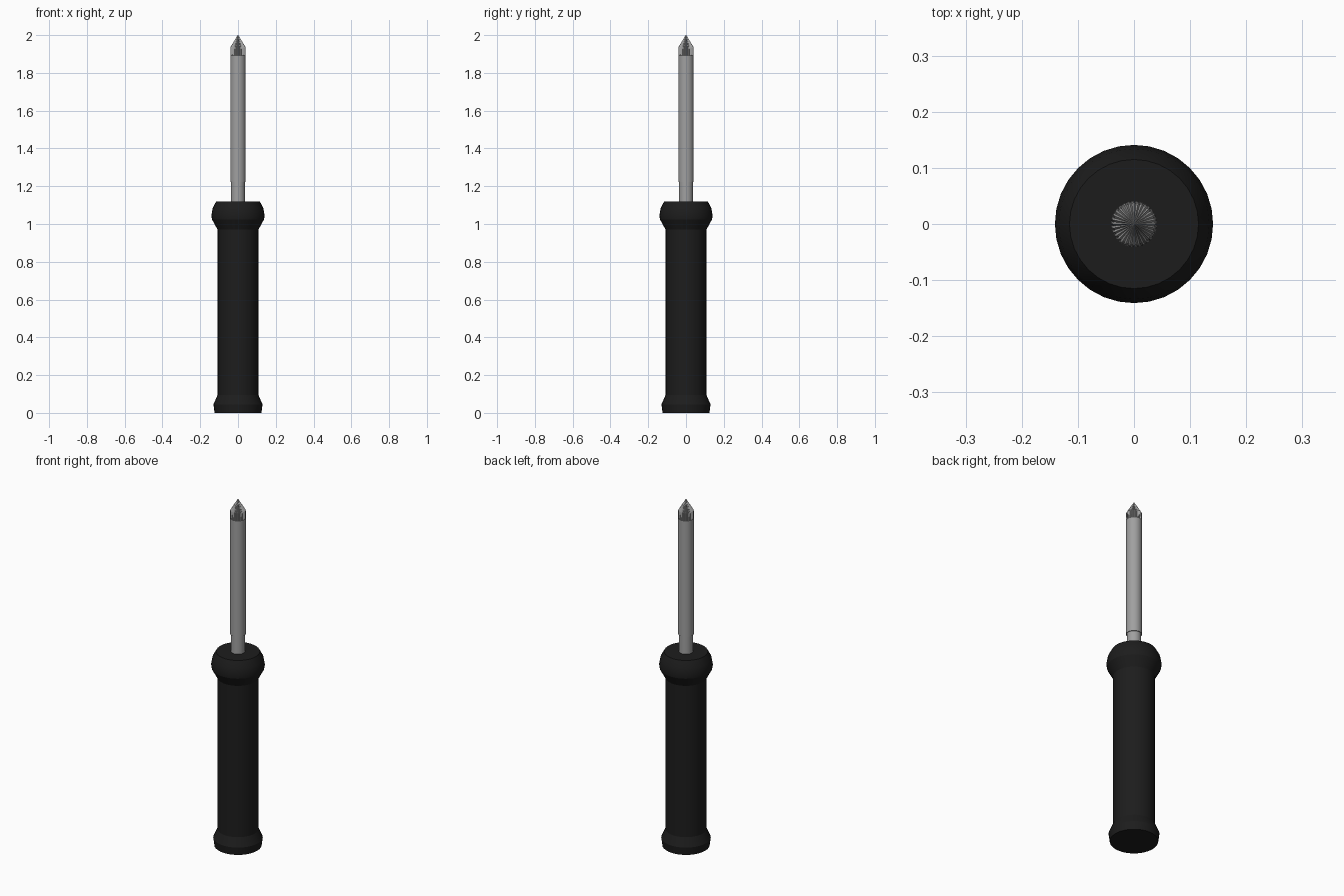
import bpy, bmesh, math

if "Cube" in bpy.data.objects:
    bpy.data.objects.remove(bpy.data.objects["Cube"])

SIDES = 32

def material(name, rgb):
    m = bpy.data.materials.new(name)
    m.diffuse_color = (*rgb, 1)
    m.use_nodes = True
    m.node_tree.nodes["Principled BSDF"].inputs["Base Color"].default_value = m.diffuse_color
    return m

def lathe(name, profile, mat, sides=SIDES, flute=None, smooth=True):
    """Revolve (radius, z) rings; flute gives the groove radius factor per ring."""
    bm = bmesh.new()
    rings = []
    for k, (r, z) in enumerate(profile):
        ring = []
        for i in range(sides):
            a = 2 * math.pi * i / sides
            f = flute[k] if flute and i % 2 else 1
            ring.append(bm.verts.new((r * f * math.cos(a), r * f * math.sin(a), z)))
        rings.append(ring)
    for lo, hi in zip(rings, rings[1:]):
        for i in range(sides):
            j = (i + 1) % sides
            bm.faces.new((lo[i], lo[j], hi[j], hi[i]))
    bm.faces.new(rings[0][::-1])
    bm.faces.new(rings[-1])
    me = bpy.data.meshes.new(name)
    bm.to_mesh(me)
    bm.free()
    ob = bpy.data.objects.new(name, me)
    bpy.context.collection.objects.link(ob)
    me.materials.append(mat)
    if smooth:
        bpy.ops.object.select_all(action='DESELECT')
        ob.select_set(True)
        bpy.context.view_layer.objects.active = ob
        bpy.ops.object.shade_smooth_by_angle(angle=math.radians(20))
    return ob

black = material("black_rubber", (0.012, 0.012, 0.012))
steel = material("steel", (0.35, 0.35, 0.35))

# Grip with flared pommel and collar
lathe("handle", [(0.124, 0), (0.13, 0.045), (0.108, 0.095), (0.108, 0.97),
                 (0.138, 1.025), (0.141, 1.045), (0.134, 1.085), (0.115, 1.12)], black)

# Shaft, slightly narrower where it enters the handle
lathe("shaft", [(0.037, 1.1), (0.037, 1.222), (0.041, 1.222), (0.041, 1.892)], steel)

# Fluted pointed bit
lathe("bit_tip", [(0.041, 1.89), (0.041, 1.935), (0.006, 1.993), (0.001, 2.0)], steel,
      sides=64, flute=[0.97, 0.87, 0.8, 1], smooth=False)
